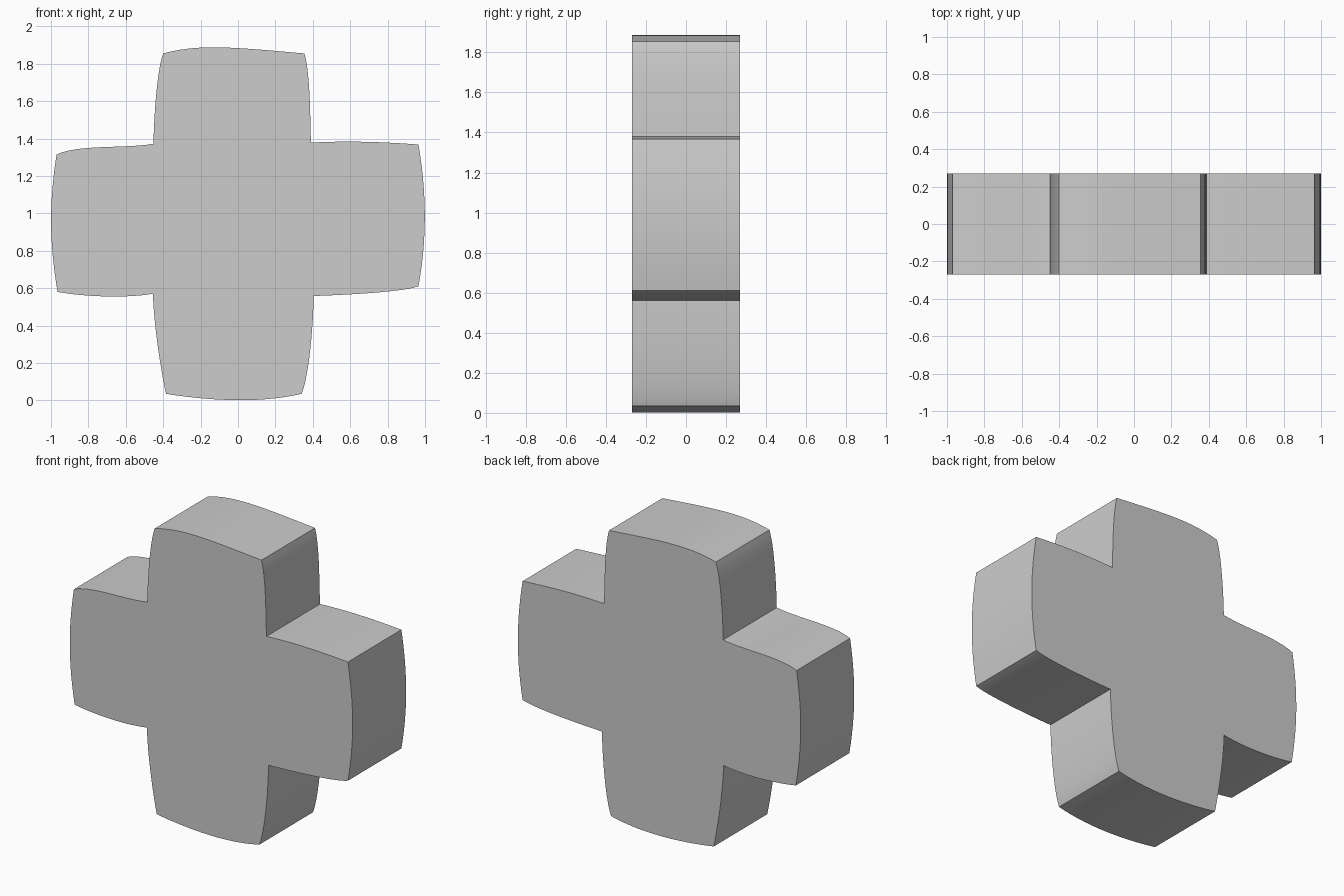
import bpy
import bmesh
import math
from mathutils import Vector
from mathutils.geometry import interpolate_bezier

default_cube = bpy.data.objects.get("Cube")
if default_cube:
    bpy.data.objects.remove(default_cube, do_unlink=True)

HALF_DEPTH = 0.27
STEPS = 14

# Outline in x and z: each side is a corner followed by two curve handles
SIDES = [
    [(-0.40, 1.855), (-0.20, 1.91), (0.0, 1.885)],      # top end
    [(0.355, 1.855), (0.385, 1.75), (0.385, 1.55)],
    [(0.39, 1.378), (0.60, 1.39), (0.80, 1.38)],
    [(0.965, 1.368), (1.01, 1.10), (1.01, 0.86)],       # left end
    [(0.965, 0.61), (0.88, 0.58), (0.60, 0.565)],
    [(0.405, 0.558), (0.40, 0.35), (0.375, 0.12)],
    [(0.34, 0.035), (0.15, -0.01), (-0.10, -0.01)],     # bottom end
    [(-0.385, 0.035), (-0.42, 0.20), (-0.45, 0.42)],
    [(-0.455, 0.57), (-0.58, 0.548), (-0.80, 0.55)],
    [(-0.965, 0.58), (-1.01, 0.85), (-1.01, 1.06)],     # right end
    [(-0.97, 1.315), (-0.85, 1.37), (-0.60, 1.345)],
    [(-0.452, 1.372), (-0.45, 1.50), (-0.435, 1.76)],
]


def make_material(name, color):
    material = bpy.data.materials.new(name)
    material.use_nodes = True
    material.diffuse_color = color
    for node in material.node_tree.nodes:
        if node.type == "BSDF_PRINCIPLED":
            node.inputs["Base Color"].default_value = color
    return material


def to_point(pair):
    return Vector((pair[0], -HALF_DEPTH, pair[1]))


def curved_outline(sides):
    """Join the curved sides into one closed loop of points."""
    outline = []
    for side, following in zip(sides, sides[1:] + sides[:1]):
        start, handle_a, handle_b = map(to_point, side)
        end = to_point(following[0])
        curve = interpolate_bezier(start, handle_a, handle_b, end, STEPS)
        outline.extend(curve[:-1])
    return outline


# Front face, extruded straight back into a thick cross
bm = bmesh.new()
front = bm.faces.new([bm.verts.new(p) for p in curved_outline(SIDES)])
extruded = bmesh.ops.extrude_face_region(bm, geom=[front], use_keep_orig=True)
back_verts = [g for g in extruded["geom"] if isinstance(g, bmesh.types.BMVert)]
bmesh.ops.translate(bm, verts=back_verts, vec=(0, HALF_DEPTH * 2, 0))
bmesh.ops.recalc_face_normals(bm, faces=bm.faces[:])

mesh = bpy.data.meshes.new("cross_body")
bm.to_mesh(mesh)
bm.free()
mesh.materials.append(make_material("light grey", (0.604, 0.604, 0.604, 1)))

# Smooth curved sides with crisp corners
cross_body = bpy.data.objects.new("cross_body", mesh)
bpy.context.collection.objects.link(cross_body)
bpy.ops.object.select_all(action="DESELECT")
bpy.context.view_layer.objects.active = cross_body
cross_body.select_set(True)
bpy.ops.object.shade_smooth_by_angle(angle=math.radians(30))
